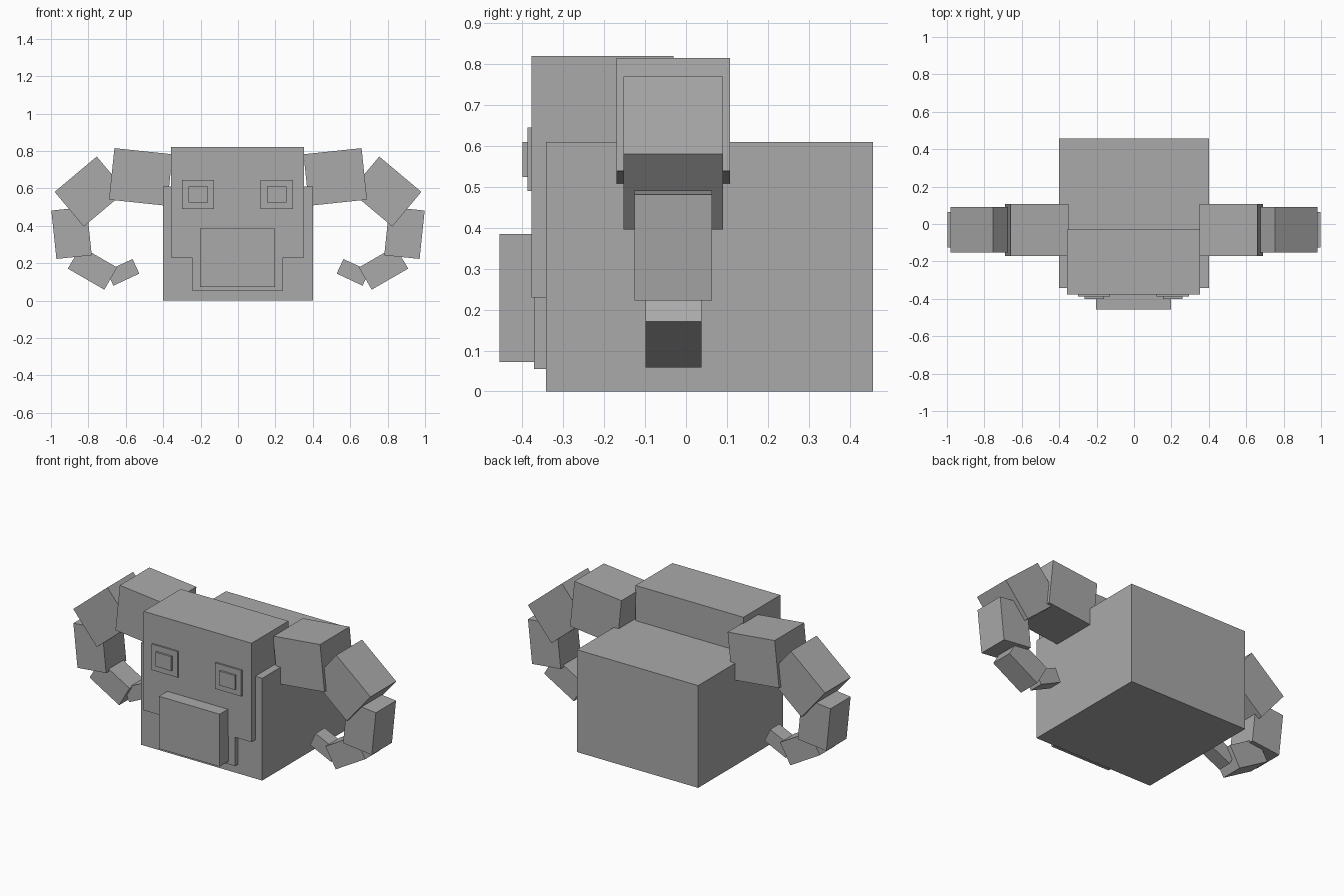
import bpy
from math import radians

if "Cube" in bpy.data.objects:
    bpy.data.objects.remove(bpy.data.objects["Cube"], do_unlink=True)

grey = bpy.data.materials.new("plain grey")
grey.use_nodes = True
colour = (0.4, 0.4, 0.4, 1)
grey.diffuse_color = colour
grey.node_tree.nodes["Principled BSDF"].inputs["Base Color"].default_value = colour


def block(name, centre, size, tilt=0):
    """Box with a tilt in the front plane, positive raising its +x end."""
    bpy.ops.mesh.primitive_cube_add(size=1, location=centre, rotation=(0, -radians(tilt), 0))
    ob = bpy.context.object
    ob.name = name
    ob.scale = size
    ob.data.materials.append(grey)
    return ob


def span(name, x, y, z):
    """Upright box given by its limits on each axis."""
    limits = (x, y, z)
    return block(name, [(a + b) / 2 for a, b in limits], [b - a for a, b in limits])


# Head and face
span("head", (-0.4, 0.4), (-0.343, 0.457), (0, 0.61))
span("forehead", (-0.358, 0.354), (-0.378, -0.03), (0.23, 0.82))
span("jaw_plate", (-0.245, 0.241), (-0.372, -0.3), (0.055, 0.4))
span("muzzle", (-0.202, 0.198), (-0.456, -0.35), (0.072, 0.385))

# Eyes
for side, s in (("left", 1), ("right", -1)):
    x = s * 0.21 - 0.003
    span(side + "_eye", (x - 0.086, x + 0.086), (-0.388, -0.37), (0.49, 0.645))
    span(side + "_pupil", (x - 0.052, x + 0.052), (-0.4, -0.38), (0.525, 0.61))

# Curled horns: centre x, centre z, length, thickness, tilt
segments = [
    (0.52, 0.661, 0.312, 0.277, 6),
    (0.79, 0.583, 0.294, 0.242, -40),
    (0.89, 0.362, 0.19, 0.26, -6),
    (0.778, 0.174, 0.225, 0.137, 30),
    (0.615, 0.151, 0.153, 0.086, -25),
]
depths = (0.278, 0.243, 0.19, 0.137, 0.086)
for side, s in (("left", 1), ("right", -1)):
    for i, ((x, z, length, thick, tilt), depth) in enumerate(zip(segments, depths)):
        block(f"{side}_horn_{i + 1}", (s * x, -0.031, z), (length, depth, thick), s * tilt)
